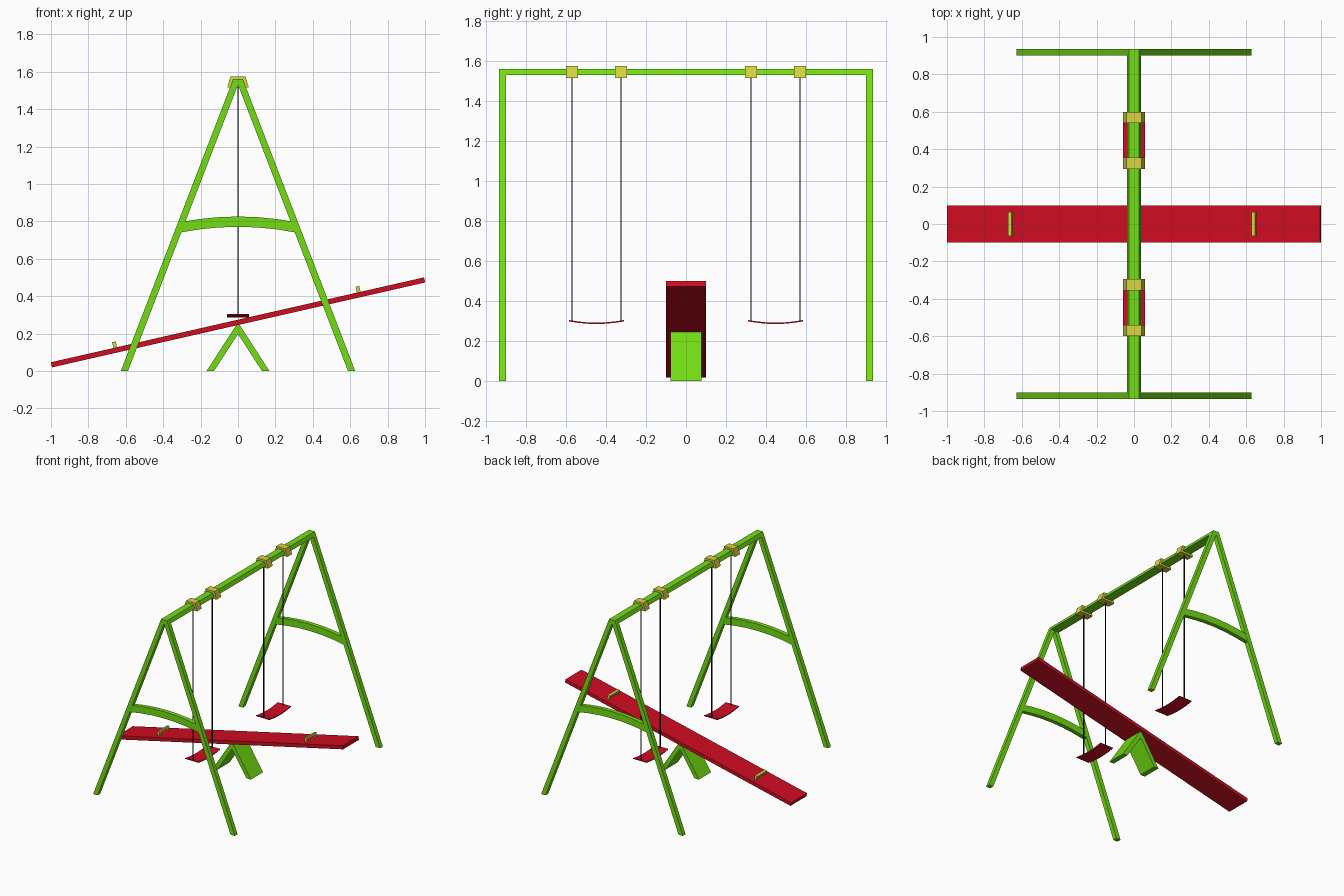
import bpy
import bmesh
import math
from mathutils import Matrix

if "Cube" in bpy.data.objects:
    bpy.data.objects.remove(bpy.data.objects["Cube"], do_unlink=True)


def material(name, rgb):
    m = bpy.data.materials.new(name)
    m.use_nodes = True
    m.diffuse_color = (*rgb, 1)
    m.node_tree.nodes["Principled BSDF"].inputs["Base Color"].default_value = (*rgb, 1)
    return m


GREEN = material("lime green", (0.17, 0.72, 0.006))
RED = material("red", (0.62, 0.004, 0.016))
YELLOW = material("yellow", (0.69, 0.66, 0.05))
BLACK = material("black", (0.004, 0.004, 0.004))


def prism(name, profile, lo, hi, mat, axis="Y", matrix=None):
    """Extrude a profile from lo to hi; it lies in XZ (axis Y) or YZ (axis X)."""
    def place(p, d):
        return (p[0], d, p[1]) if axis == "Y" else (d, p[0], p[1])
    bm = bmesh.new()
    face = bm.faces.new([bm.verts.new(place(p, lo)) for p in profile])
    ext = bmesh.ops.extrude_face_region(bm, geom=[face])
    shift = place((0, 0), hi - lo)
    bmesh.ops.translate(bm, vec=shift,
                        verts=[v for v in ext["geom"] if isinstance(v, bmesh.types.BMVert)])
    bmesh.ops.recalc_face_normals(bm, faces=bm.faces)
    mesh = bpy.data.meshes.new(name)
    bm.to_mesh(mesh)
    bm.free()
    mesh.materials.append(mat)
    obj = bpy.data.objects.new(name, mesh)
    bpy.context.collection.objects.link(obj)
    if matrix is not None:
        obj.matrix_world = matrix
    return obj


def arch(half, edge_low, rise, thick, steps):
    """Closed outline of a curved strip, rising (or sagging) in the middle."""
    ts = [-1 + 2 * i / steps for i in range(steps + 1)]
    low = [(half * t, edge_low + rise * (1 - t * t)) for t in ts]
    return low + [(a, b + thick) for a, b in reversed(low)]


# End frames: two sloping legs and an arched brace
for side, label in ((-1, "front"), (1, "back")):
    lo, hi = sorted((side * 0.9, side * 0.935))
    for s, hand in ((-1, "right"), (1, "left")):
        leg = [(s * 0.588, 0), (s * 0.627, 0), (s * 0.026, 1.56), (0, 1.56), (0, 1.53)]
        prism(f"{label}_{hand}_leg", leg, lo, hi, GREEN)
    prism(f"{label}_brace", arch(0.312, 0.74, 0.031, 0.055, 6), lo + 0.001, hi - 0.001, GREEN)

# Top beam
prism("top_beam", [(-0.038, 1.53), (0.038, 1.53), (0.026, 1.56), (-0.026, 1.56)],
      -0.9, 0.9, GREEN)

# Swings: clamps, ropes and sagging seats
clamp = [(-0.058, 1.515), (0.058, 1.515), (0.04, 1.575), (-0.04, 1.575)]
rope = [(-0.003, 0.297), (0.003, 0.297), (0.003, 1.53), (-0.003, 1.53)]
for side, label in ((-1, "front"), (1, "back")):
    for d, end in ((0.325, "inner"), (0.57, "outer")):
        y = side * d
        prism(f"{label}_{end}_clamp", clamp, y - 0.03, y + 0.03, YELLOW)
        prism(f"{label}_{end}_rope", rope, y - 0.0035, y + 0.0035, BLACK)
    seat = [(y + side * 0.4475, z) for y, z in arch(0.137, 0.299, -0.013, 0.007, 6)]
    prism(f"{label}_seat", seat, -0.058, 0.058, RED, "X")

# Seesaw stand
for s, hand in ((-1, "right"), (1, "left")):
    prism(f"{hand}_stand_leg",
          [(s * 0.128, 0), (s * 0.168, 0), (s * 0.01, 0.245), (0, 0.245), (0, 0.197)],
          -0.078, 0.078, GREEN)

# Seesaw plank and grab handles, tilted together
tilt = Matrix.Translation((0, 0, 0.26)) @ Matrix.Rotation(-math.atan(0.2275), 4, "Y")
prism("seesaw_plank", [(-1.023, -0.014), (1.023, -0.014), (1.023, 0.014), (-1.023, 0.014)],
      -0.1, 0.1, RED, matrix=tilt)
staple = [(-0.063, 0.01), (-0.063, 0.046), (0.063, 0.046), (0.063, 0.01),
          (0.048, 0.01), (0.048, 0.03), (-0.048, 0.03), (-0.048, 0.01)]
for x, hand in ((-0.67, "right"), (0.665, "left")):
    prism(f"{hand}_handle", staple, x - 0.01, x + 0.01, YELLOW, "X", tilt)
